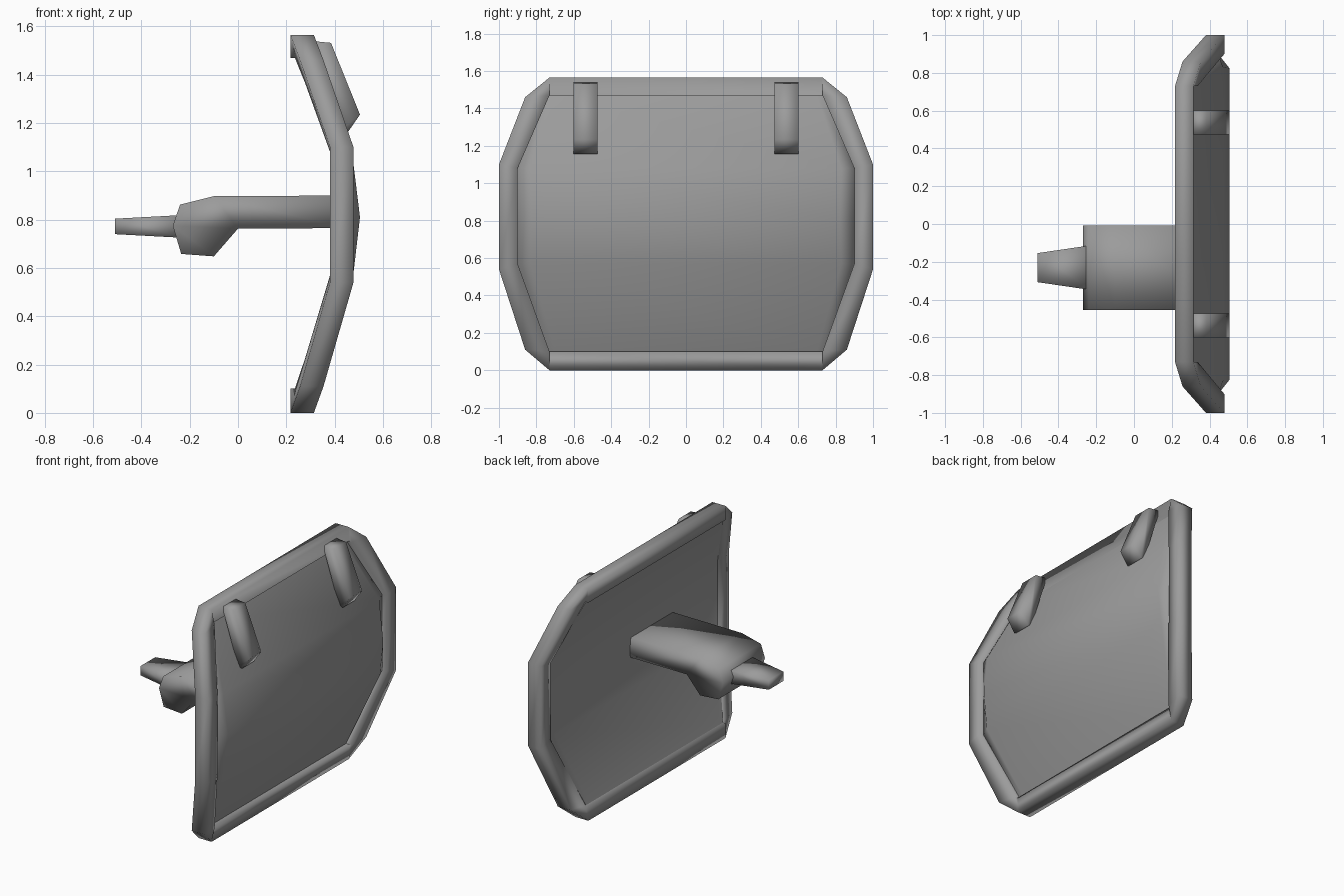
import bpy, bmesh, math

cube = bpy.data.objects.get("Cube")
if cube:
    bpy.data.objects.remove(cube)

grey = bpy.data.materials.new("plain_grey")
grey.use_nodes = True
colour = (0.33, 0.33, 0.33, 1)
grey.diffuse_color = colour
grey.node_tree.nodes["Principled BSDF"].inputs["Base Color"].default_value = colour


def loft(name, rings, angle, closed=False):
    """Skin equal-length rings; cap the ends unless the rings form a loop."""
    bm = bmesh.new()
    loops = [[bm.verts.new(p) for p in ring] for ring in rings]
    count = len(loops[0])
    for i in range(len(loops) if closed else len(loops) - 1):
        a, b = loops[i], loops[(i + 1) % len(loops)]
        for j in range(count):
            k = (j + 1) % count
            bm.faces.new((a[j], a[k], b[k], b[j]))
    if not closed:
        bm.faces.new(loops[0])
        bm.faces.new(loops[-1])
    bmesh.ops.recalc_face_normals(bm, faces=bm.faces)
    mesh = bpy.data.meshes.new(name)
    bm.to_mesh(mesh)
    bm.free()
    mesh.materials.append(grey)
    obj = bpy.data.objects.new(name, mesh)
    bpy.context.collection.objects.link(obj)
    bpy.ops.object.select_all(action="DESELECT")
    obj.select_set(True)
    bpy.context.view_layer.objects.active = obj
    bpy.ops.object.shade_smooth_by_angle(angle=math.radians(angle))


def extrude(name, profile, y0, y1):
    """Extrude an x, z outline across y."""
    loft(name, [[(x, y, z) for x, z in profile] for y in (y0, y1)], 110)


# Bent rim: outer y, z, inner y, z, outer rear x and inner rear x; mirrored
half = [(0.73, 1.565, 0.73, 1.47, 0.217, 0.217), (0.86, 1.46, 0.73, 1.47, 0.257, 0.24),
        (1.0, 1.1, 0.9, 1.08, 0.381, 0.381), (1.0, 0.54, 0.9, 0.57, 0.381, 0.381),
        (0.86, 0.11, 0.73, 0.1, 0.257, 0.24), (0.73, 0, 0.73, 0.1, 0.217, 0.217)]
outline = half + [(-a, b, -c, d, x, ix) for a, b, c, d, x, ix in reversed(half)]
depth = 0.097
rings = [[(x, oy, oz), (x + depth, oy, oz), (ix + depth, iy, iz), (ix, iy, iz)]
         for oy, oz, iy, iz, x, ix in outline]
loft("rim", rings, 95, closed=True)

# Bulged plate: z, edge y, edge front and rear x, inner y, inner front and rear x
rows = [(1.47, 0.73, 0.295, 0.235, 0.7, 0.295, 0.235),
        (1.08, 0.9, 0.445, 0.395, 0.83, 0.472, 0.4),
        (0.81, 0.9, 0.445, 0.395, 0.825, 0.505, 0.425),
        (0.57, 0.9, 0.445, 0.395, 0.83, 0.477, 0.4),
        (0.1, 0.73, 0.295, 0.235, 0.7, 0.295, 0.235)]
rings = []
for z, ey, ef, er, iy, mf, mr in rows:
    rings.append([(ef, -ey, z), (mf, -iy, z), (mf, iy, z), (ef, ey, z),
                  (er, ey, z), (mr, iy, z), (mr, -iy, z), (er, -ey, z)])
loft("plate", rings, 60)

# Arm behind the plate
extrude("arm", [(0.44, 0.9), (-0.1, 0.897), (-0.24, 0.862), (-0.27, 0.775),
                (-0.235, 0.658), (-0.1, 0.648), (0, 0.763), (0.44, 0.765)], -0.455, -0.008)


# Tapered square peg at the end of the arm
def peg_ring(x, half_y, half_z):
    corners = [(1, 1), (-1, 1), (-1, -1), (1, -1)]
    return [(x, -0.231 + half_y * u, 0.772 + half_z * v) for u, v in corners]


loft("peg", [peg_ring(-0.51, 0.077, 0.032), peg_ring(-0.23, 0.118, 0.047)], 110)

# Two slanted clips at the top of the plate
clip = [(0.3, 1.54), (0.385, 1.532), (0.505, 1.235), (0.45, 1.155), (0.42, 1.165)]
for side, label in ((1, "left"), (-1, "right")):
    centre = side * 0.537
    extrude("clip_" + label, clip, centre - 0.064, centre + 0.064)
